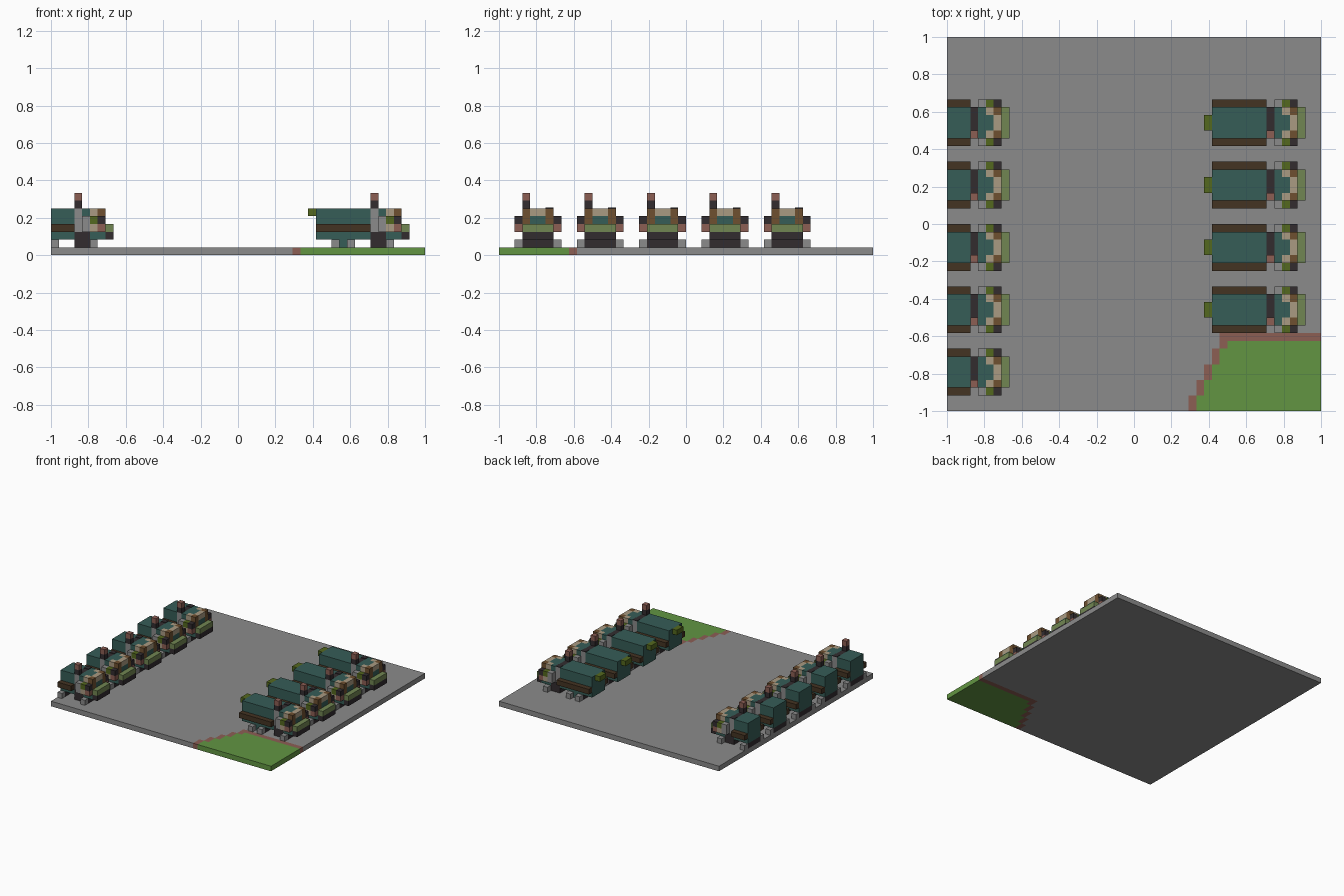
import bpy, bmesh

if "Cube" in bpy.data.objects:
    bpy.data.objects.remove(bpy.data.objects["Cube"])

V = 1 / 24          # block size
N = 48              # blocks along each side of the yard


def linear(c):
    c = c / 255
    return c / 12.92 if c <= 0.04045 else ((c + 0.055) / 1.055) ** 2.4


def material(name, *rgb):
    col = tuple(linear(c) for c in rgb) + (1,)
    m = bpy.data.materials.new(name)
    m.use_nodes = True
    m.diffuse_color = col
    m.node_tree.nodes["Principled BSDF"].inputs["Base Color"].default_value = col
    return m


gray = material("concrete gray", 139, 139, 139)
teal = material("dark teal", 54, 93, 87)
bark = material("dark brown", 68, 51, 34)
brown = material("mid brown", 110, 80, 48)
tan = material("tan", 170, 155, 130)
sage = material("sage green", 113, 134, 82)
olive = material("olive", 84, 104, 30)
red = material("dusty red", 140, 94, 84)
grass = material("grass green", 98, 149, 66)
dark = material("charcoal", 50, 44, 47)


def add_box(bm, lo, hi):
    """Add a box given in block units, x and y counted from the yard corner."""
    verts = bmesh.ops.create_cube(bm, size=1)["verts"]
    for v in verts:
        for i in range(3):
            n = hi[i] if v.co[i] > 0 else lo[i]
            v.co[i] = n * V - (1 if i < 2 else 0)


def make(name, mat, boxes):
    bm = bmesh.new()
    for lo, hi in boxes:
        add_box(bm, lo, hi)
    me = bpy.data.meshes.new(name)
    bm.to_mesh(me)
    bm.free()
    me.materials.append(mat)
    bpy.context.collection.objects.link(bpy.data.objects.new(name, me))


# Yard, with a grass corner behind a stepped kerb
steps = [(r, 31 + r // 2) for r in range(9)]
make("yard", gray, [((0, 10, 0), (N, N, 1)), ((0, 9, 0), (35, 10, 1))]
     + [((0, r, 0), (k, r + 1, 1)) for r, k in steps])
make("kerb", red, [((k, r, 0), (k + 1, r + 1, 1)) for r, k in steps]
     + [((35, 9, 0), (N, 10, 1))])
make("lawn", grass, [((k + 1, r, 0), (N, r + 1, 1)) for r, k in steps])

# Truck positions: a row cut by the left edge, and a full row on the right
trucks = [(-5, 2 + 8 * i) for i in range(5)] + [(33, 10 + 8 * i) for i in range(4)]


def part(name, mat, x, y, z, mirror=False):
    """The same part on every truck; each range is (start, end) in blocks."""
    rows = [y, (6 - y[1], 6 - y[0])] if mirror else [y]
    boxes = []
    for tx, ty in trucks:
        for r in rows:
            x0, x1 = max(tx + x[0], 0), tx + x[1]
            if x1 > x0:
                boxes.append(((x0, ty + r[0], z[0]), (x1, ty + r[1], z[1])))
    make(name, mat, boxes)


full, mid, side, post = (1, 5), (2, 4), (0, 1), (1, 2)

# Cargo body
part("cargo_box", teal, (1, 8), full, (2, 6))
part("cargo_side_rail", bark, (1, 8), side, (3, 4), True)
part("rear_tab", olive, (0, 1), mid, (5, 6))

# Running gear
part("rear_axle_block", teal, (4, 5), full, (1, 2))
for n, x in (("back", 3), ("middle", 5)):
    part(n + "_axle", dark, (x, x + 1), full, (1, 2))
    part(n + "_wheel", gray, (x, x + 1), side, (1, 2), True)
part("front_axle", dark, (8, 11), full, (1, 2))
part("front_wheel", gray, (10, 11), side, (1, 2), True)
part("chassis", dark, (8, 10), full, (2, 3))
part("cab_floor", teal, (10, 12), full, (2, 3))
part("front_bumper", dark, (12, 13), full, (2, 3))

# Exhaust and bulkhead between cargo and cab
part("bulkhead_post", gray, (8, 9), post, (3, 6), True)
part("bulkhead", dark, (8, 9), mid, (3, 6))
part("bulkhead_cap", dark, (8, 9), (4, 5), (6, 6.1))
part("exhaust_pipe", dark, (8, 9), post, (6, 7))
part("exhaust_tip", red, (8, 9), post, (7, 8))

# Cab
part("cab_body", teal, (9, 11), full, (3, 5))
part("cab_back_roof", teal, (9, 10), full, (5, 6))
part("cab_roof_edge", tan, (10, 11), post, (5, 6), True)
part("cab_roof_middle", teal, (10, 11), mid, (5, 6))
part("front_pillar", brown, (11, 12), post, (4, 6), True)
part("windshield", teal, (11, 12), mid, (4, 5))
part("visor", tan, (11, 12), mid, (5, 6))
part("hood", sage, (11, 13), full, (3, 4))

# Cab side blocks
part("cab_step", gray, (9, 10), side, (3, 5), True)
part("door_panel", olive, (10, 11), side, (4, 5), True)
part("fender", tan, (10, 11), side, (3, 4), True)
part("mirror", dark, (11, 12), side, (4, 5), True)
part("headlight", red, (11, 12), side, (3, 4), True)
